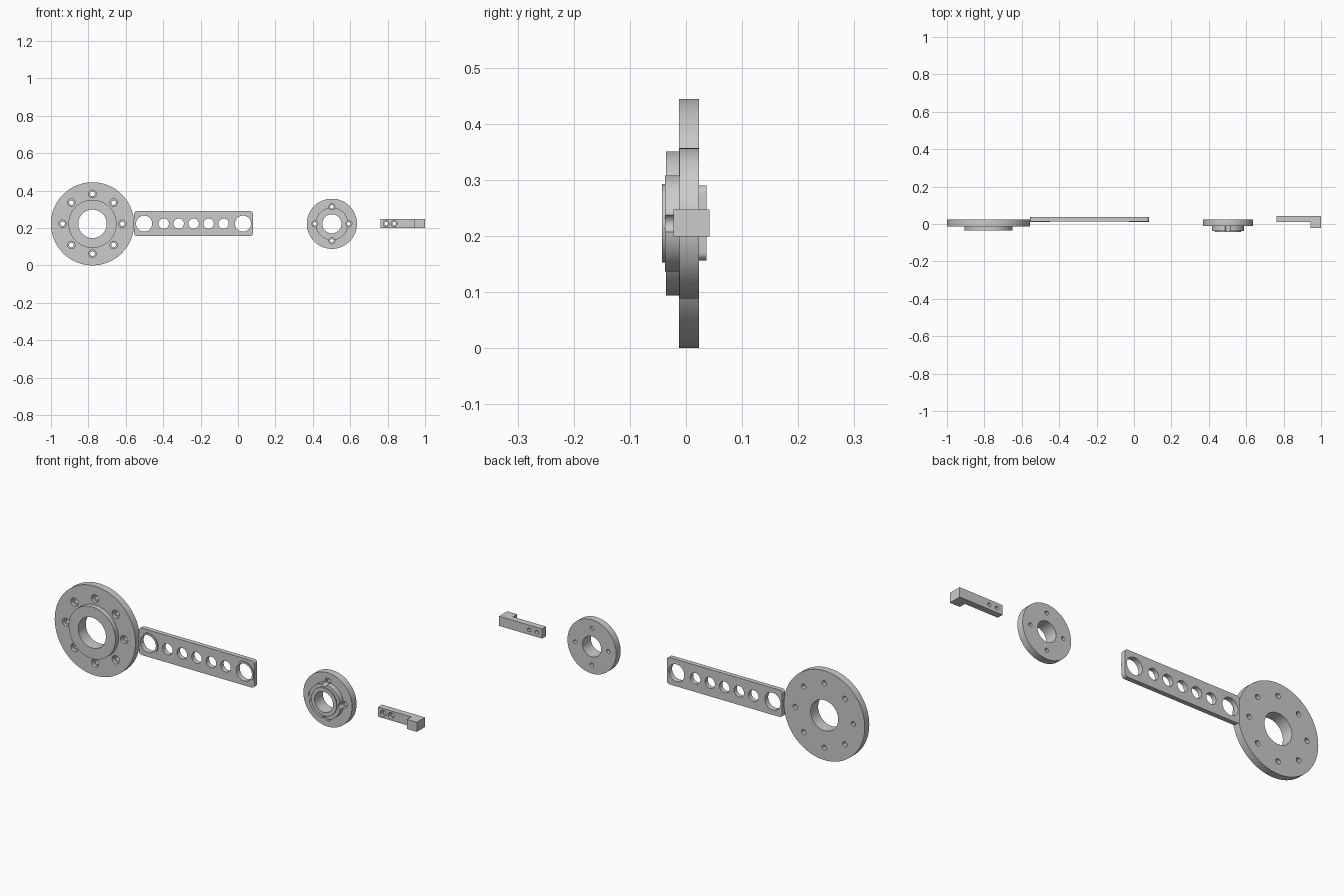
import bpy, bmesh
from math import sin, cos, pi

if "Cube" in bpy.data.objects:
    bpy.data.objects.remove(bpy.data.objects["Cube"])

ZC = 0.2225  # common axis height


def finish(name, bm):
    bmesh.ops.recalc_face_normals(bm, faces=bm.faces)
    me = bpy.data.meshes.new(name)
    bm.to_mesh(me)
    bm.free()
    ob = bpy.data.objects.new(name, me)
    bpy.context.collection.objects.link(ob)
    return ob


def lathe(bm, x, z, profile, ring=False, n=48):
    """Revolve (radius, y) points about the y axis through (x, z)."""
    rows = [[bm.verts.new((x + r * cos(2 * pi * i / n), y, z + r * sin(2 * pi * i / n)))
             for i in range(n)] for r, y in profile]
    pairs = list(zip(rows, rows[1:]))
    if ring:
        pairs.append((rows[-1], rows[0]))
    else:
        bm.faces.new(rows[0])
        bm.faces.new(rows[-1])
    for a, b in pairs:
        for i in range(n):
            j = (i + 1) % n
            bm.faces.new((a[i], a[j], b[j], b[i]))


def prism(name, outline, axis, lo, hi):
    """Extrude an outline along y (xz outline) or z (xy outline)."""
    bm = bmesh.new()
    put = (lambda p, t: (p[0], t, p[1])) if axis == 'y' else (lambda p, t: (p[0], p[1], t))
    a = [bm.verts.new(put(p, lo)) for p in outline]
    b = [bm.verts.new(put(p, hi)) for p in outline]
    bm.faces.new(a)
    bm.faces.new(b)
    for i in range(len(a)):
        j = (i + 1) % len(a)
        bm.faces.new((a[i], a[j], b[j], b[i]))
    return finish(name, bm)


def combine(ob, bm, operation):
    tool = finish("tool", bm)
    tool.hide_render = True
    mod = ob.modifiers.new("cut", 'BOOLEAN')
    mod.operation, mod.solver, mod.object = operation, 'EXACT', tool
    bpy.context.view_layer.objects.active = ob
    bpy.ops.object.modifier_apply(modifier=mod.name)
    bpy.data.objects.remove(tool)


def smooth(ob):
    bpy.ops.object.select_all(action='DESELECT')
    ob.select_set(True)
    bpy.context.view_layer.objects.active = ob
    bpy.ops.object.shade_smooth_by_angle(angle=0.5)


def screw_hole(bm, x, z, r_head, r_hole, floor):
    lathe(bm, x, z, [(r_head, -0.1), (r_head, floor), (r_hole, floor), (r_hole, 0.1)], n=24)


def flange(name, x, profile, count, bolt_radius, r_head, r_hole, floor):
    bm = bmesh.new()
    lathe(bm, x, ZC, profile, ring=True, n=96)
    ob = finish(name, bm)
    cut = bmesh.new()
    for i in range(count):
        a = 2 * pi * i / count
        screw_hole(cut, x + bolt_radius * cos(a), ZC + bolt_radius * sin(a), r_head, r_hole, floor)
    combine(ob, cut, 'DIFFERENCE')
    smooth(ob)


# Large flange with eight counterbored bolts
flange("large_flange", -0.778,
       [(0.076, 0.0235), (0.2222, 0.0235), (0.2222, -0.0122), (0.1285, -0.0122),
        (0.1285, -0.036), (0.076, -0.036)], 8, 0.16, 0.02, 0.0125, 0.004)

# Small flange with stepped hub and four bolts
flange("small_flange", 0.502,
       [(0.051, 0.0235), (0.134, 0.0235), (0.134, -0.0115), (0.087, -0.0115),
        (0.087, -0.037), (0.07, -0.037), (0.07, -0.0425), (0.051, -0.0425)],
       4, 0.091, 0.016, 0.0095, 0.0)

# Link bar: rounded plate, end bosses, row of lightening holes
x0, x1, hz, rc = -0.555, 0.080, 0.067, 0.015
outline = []
for cx, cz, a0 in ((x1 - rc, hz - rc, 0), (x0 + rc, hz - rc, 1),
                   (x0 + rc, rc - hz, 2), (x1 - rc, rc - hz, 3)):
    for k in range(7):
        a = (a0 + k / 6) * pi / 2
        outline.append((cx + rc * cos(a), ZC + 0.001 + cz + rc * sin(a)))
bar = prism("link_bar", outline, 'y', 0.0135, 0.0365)
boss, cut = bmesh.new(), bmesh.new()
for x in (-0.502, 0.027):
    lathe(boss, x, ZC + 0.001, [(0.0525, 0.0095), (0.0525, 0.02)])
    lathe(cut, x, ZC + 0.001, [(0.043, -0.1), (0.043, 0.1)])
for i in range(5):
    lathe(cut, -0.397 + 0.08 * i, ZC + 0.001, [(0.0275, -0.1), (0.0275, 0.1)])
combine(bar, boss, 'UNION')
combine(bar, cut, 'DIFFERENCE')
smooth(bar)

# Hooked clip with two screw holes
clip = prism("hook_clip", [(0.763, 0.0415), (1.0, 0.0415), (1.0, -0.0225), (0.945, -0.0225),
                           (0.945, 0.0105), (0.763, 0.0105)], 'z', 0.1995, 0.2475)
cut = bmesh.new()
for x in (0.792, 0.835):
    screw_hole(cut, x, 0.2235, 0.0155, 0.009, 0.024)
combine(clip, cut, 'DIFFERENCE')
smooth(clip)
